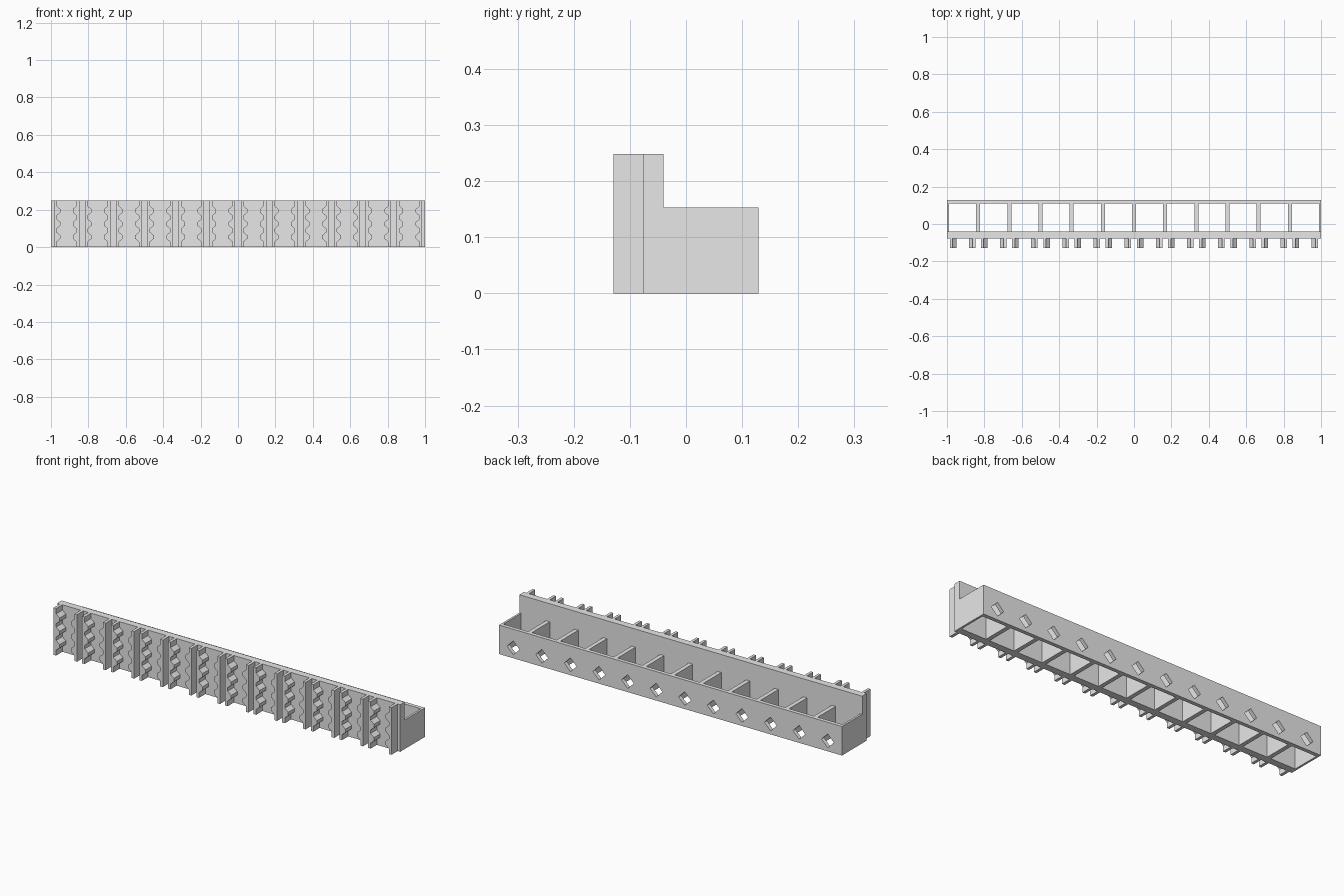
import bpy, bmesh, math
from mathutils import Matrix

if "Cube" in bpy.data.objects:
    bpy.data.objects.remove(bpy.data.objects["Cube"])

CELLS = 12
W = 2 / CELLS            # cell width
H_FRONT, H_BOX = 0.248, 0.153
Y_TIP, Y_FACE, Y_STEP, Y_IN, Y_BACK = -0.129, -0.077, -0.04, 0.109, 0.129

grey = bpy.data.materials.new("plain grey")
grey.diffuse_color = (0.8, 0.8, 0.8, 1)
grey.use_nodes = True
grey.node_tree.nodes["Principled BSDF"].inputs["Base Color"].default_value = grey.diffuse_color


def finish(name, bm):
    bmesh.ops.recalc_face_normals(bm, faces=bm.faces)
    mesh = bpy.data.meshes.new(name)
    bm.to_mesh(mesh)
    bm.free()
    mesh.materials.append(grey)
    obj = bpy.data.objects.new(name, mesh)
    bpy.context.collection.objects.link(obj)
    return obj


def add_box(bm, x0, x1, y0, y1, z0, z1):
    m = Matrix.Translation(((x0 + x1) / 2, (y0 + y1) / 2, (z0 + z1) / 2))
    m = m @ Matrix.Diagonal((x1 - x0, y1 - y0, z1 - z0, 1))
    bmesh.ops.create_cube(bm, size=1, matrix=m)


def add_prism(bm, profile, y0, y1):
    """Extrude an x-z outline along y."""
    front = [bm.verts.new((x, y0, z)) for x, z in profile]
    back = [bm.verts.new((x, y1, z)) for x, z in profile]
    bm.faces.new(front)
    bm.faces.new(back[::-1])
    n = len(profile)
    for i in range(n):
        j = (i + 1) % n
        bm.faces.new((front[i], back[i], back[j], front[j]))


# Tall front wall
bm = bmesh.new()
add_box(bm, -1, 1, Y_FACE, Y_STEP, 0, H_FRONT)
finish("front_wall", bm)

# Low back wall with a diamond hole for every cell
bm = bmesh.new()
add_box(bm, -1, 1, Y_IN, Y_BACK, 0, H_BOX)
back_wall = finish("back_wall", bm)

bm = bmesh.new()
for i in range(CELLS):
    cx = -1 + (i + 0.5) * W
    r, cz = 0.036, 0.055
    add_prism(bm, [(cx - r, cz), (cx, cz - r), (cx + r, cz), (cx, cz + r)],
              Y_IN - 0.02, Y_BACK + 0.02)
cutter = finish("hole_cutter", bm)
cutter.hide_render = True
cutter.hide_set(True)
cut = back_wall.modifiers.new("holes", 'BOOLEAN')
cut.operation = 'DIFFERENCE'
cut.solver = 'EXACT'
cut.object = cutter

# Dividers between cells, and thinner end walls
bm = bmesh.new()
for i in range(CELLS + 1):
    x = -1 + i * W
    add_box(bm, max(x - 0.011, -1), min(x + 0.011, 1), Y_STEP, Y_IN, 0, H_BOX)
finish("dividers", bm)

# Scalloped gripping teeth: a mirrored pair in front of every cell
OUTER, NARROW, WIDE = 0.015, 0.03, 0.05
edge = [(NARROW, 0)]
for k in (-1, 0, 1):
    zc = H_FRONT / 2 + k * 0.07
    edge += [(NARROW, zc - 0.026), (WIDE, zc - 0.009),
             (WIDE, zc + 0.009), (NARROW, zc + 0.026)]
edge.append((NARROW, H_FRONT))
outline = [(OUTER, 0)] + edge + [(OUTER, H_FRONT)]

bm = bmesh.new()
for i in range(CELLS):
    left = -1 + i * W
    add_prism(bm, [(left + x, z) for x, z in outline], Y_TIP, Y_FACE)
    add_prism(bm, [(left + W - x, z) for x, z in outline], Y_TIP, Y_FACE)
finish("gripping_teeth", bm)
